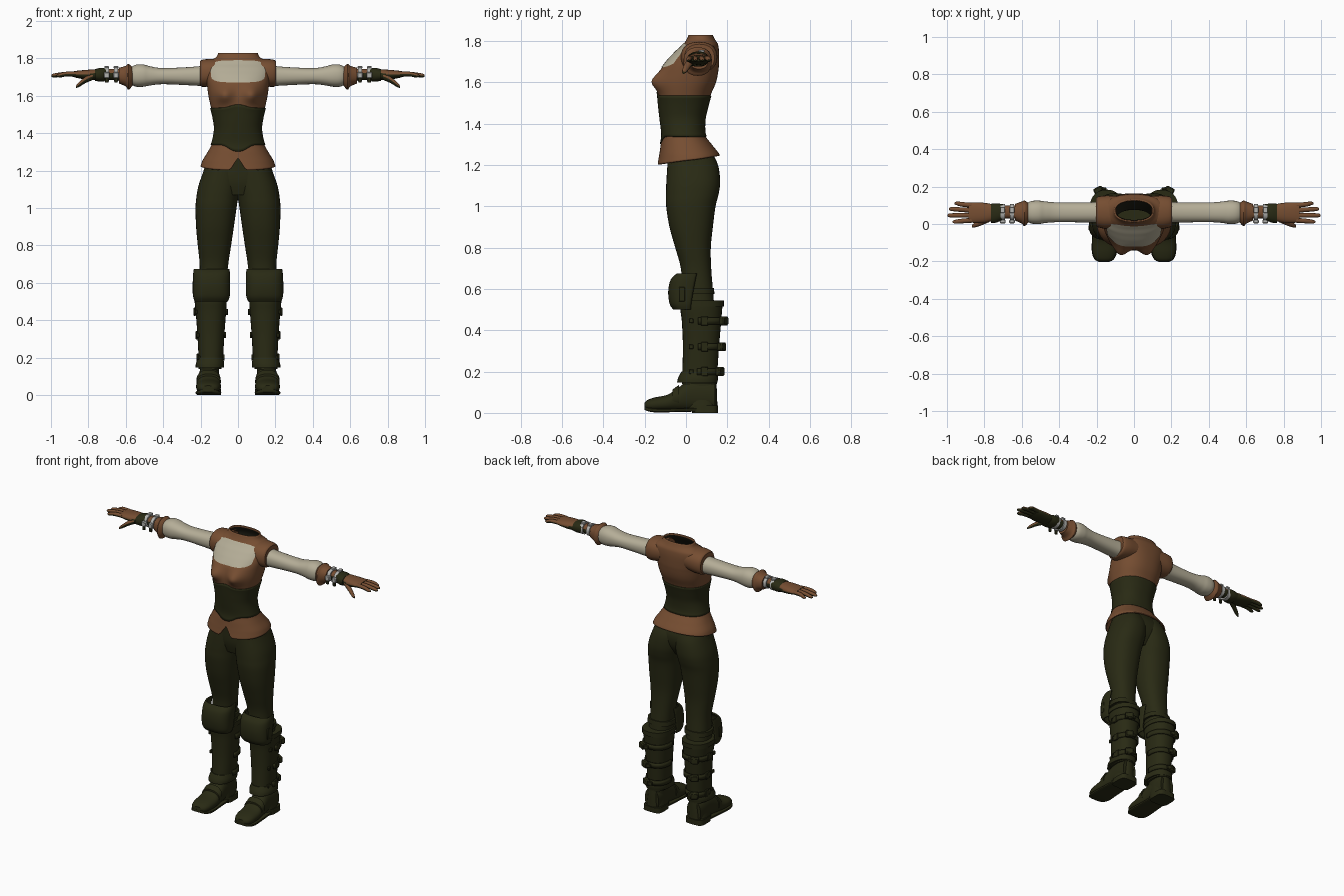
import bpy, bmesh, math
from mathutils import Vector

if "Cube" in bpy.data.objects:
    bpy.data.objects.remove(bpy.data.objects["Cube"])


def material(name, rgb):
    m = bpy.data.materials.new(name)
    m.diffuse_color = (*rgb, 1)
    m.use_nodes = True
    m.node_tree.nodes["Principled BSDF"].inputs["Base Color"].default_value = m.diffuse_color
    return m


GREEN = material("dark olive leather", (0.022, 0.023, 0.007))
BROWN = material("brown leather", (0.18, 0.075, 0.031))
CREAM = material("cream cloth", (0.46, 0.42, 0.31))
SILVER = material("silver buckle", (0.45, 0.45, 0.43))
DARK = material("dark lining", (0.016, 0.015, 0.008))


def finish(name, bm, mats, mirror=False, solid=0.0, rule=None):
    """Turn a bmesh into a smooth object, optionally mirrored, thickened and two-coloured."""
    bm.normal_update()
    if rule:
        for f in bm.faces:
            f.material_index = rule(f)
    me = bpy.data.meshes.new(name)
    bm.to_mesh(me)
    bm.free()
    ob = bpy.data.objects.new(name, me)
    bpy.context.collection.objects.link(ob)
    for m in mats:
        me.materials.append(m)
    bpy.ops.object.select_all(action='DESELECT')
    ob.select_set(True)
    bpy.context.view_layer.objects.active = ob
    bpy.ops.object.shade_smooth_by_angle(angle=math.radians(40))
    if solid:
        ob.modifiers.new("thickness", 'SOLIDIFY').thickness = solid
    if mirror:
        ob.modifiers.new("mirror", 'MIRROR')
    return ob


def grid(name, fn, nu, nv, mats, closed=True, caps=True, **kw):
    """Skin a surface fn(u, v) with u around and v along, both 0..1."""
    bm = bmesh.new()
    cols = nu if closed else nu + 1
    rings = [[bm.verts.new(fn(i / nu, j / nv)) for i in range(cols)] for j in range(nv + 1)]
    for a, b in zip(rings, rings[1:]):
        for i in range(nu):
            k = (i + 1) % cols
            bm.faces.new((a[i], a[k], b[k], b[i]))
    if closed and caps:
        bm.faces.new(rings[0][::-1])
        bm.faces.new(rings[-1])
        bmesh.ops.recalc_face_normals(bm, faces=bm.faces)
    return finish(name, bm, mats, **kw)


def interp(rows, s):
    """Catmull-Rom through the rows at index s."""
    i = min(int(s), len(rows) - 2)
    t = s - i
    p0, p1, p2, p3 = (rows[max(0, min(len(rows) - 1, i + d))] for d in (-1, 0, 1, 2))
    return [0.5 * (2 * b + (c - a) * t + (2 * a - 5 * b + 4 * c - d) * t * t
                   + (3 * b - a - 3 * c + d) * t ** 3) for a, b, c, d in zip(p0, p1, p2, p3)]


def power(x, e):
    return math.copysign(abs(x) ** (2 / e), x)


def loft(name, axis, rows, mats, n=28, sub=5, e=2.3, arc=None, mirror=True, **kw):
    """Loft rows (t, u0, u1, v0, v1) along an axis; arc limits the angle in degrees."""
    a0, a1 = arc or (0, 360)

    def fn(u, v):
        t, u0, u1, v0, v1 = interp(rows, v * (len(rows) - 1))
        a = math.radians(a0 + (a1 - a0) * u)
        p = (u0 + u1) / 2 + (u1 - u0) / 2 * power(math.cos(a), e)
        q = (v0 + v1) / 2 + (v1 - v0) / 2 * power(math.sin(a), e)
        return {'z': (p, q, t), 'x': (t, p, q), 'y': (q, t, p)}[axis]
    return grid(name, fn, n, sub * (len(rows) - 1), mats, closed=arc is None, mirror=mirror, **kw)


def box(name, c, s, mat, rot=0.0):
    bm = bmesh.new()
    bmesh.ops.create_cube(bm, size=1)
    for v in bm.verts:
        x, y, z = (v.co[i] * s[i] for i in range(3))
        v.co = (c[0] + x * math.cos(rot) - y * math.sin(rot),
                c[1] + x * math.sin(rot) + y * math.cos(rot), c[2] + z)
    bmesh.ops.bevel(bm, geom=bm.edges[:], offset=min(s) * 0.2, segments=1, affect='EDGES')
    return finish(name, bm, [mat], mirror=True)


def tube(name, pts, mats, n=12, **kw):
    """Tapered round limb through points (x, y, z, radius) running mostly along x."""
    def fn(u, v):
        x, y, z, r = interp(pts, v * (len(pts) - 1))
        return (x, y + r * math.cos(u * math.tau), z + r * math.sin(u * math.tau))
    return grid(name, fn, n, 4 * (len(pts) - 1), mats, mirror=True, **kw)


# Torso: height, half width, front y, back y
TORSO = [(1.18, .21, -.142, .18), (1.25, .192, -.13, .163), (1.30, .162, -.122, .125),
         (1.345, .138, -.115, .092), (1.42, .124, -.123, .09), (1.48, .131, -.13, .103),
         (1.54, .145, -.135, .12), (1.60, .158, -.135, .145), (1.66, .166, -.122, .157),
         (1.70, .172, -.095, .16), (1.75, .176, -.05, .16), (1.785, .16, -.014, .155),
         (1.803, .12, .0, .143), (1.83, .105, .012, .13)]


def torso(a, z, off=0.0):
    i = 0
    while i < len(TORSO) - 2 and z > TORSO[i + 1][0]:
        i += 1
    s = (z - TORSO[i][0]) / (TORSO[i + 1][0] - TORSO[i][0])
    _, w, f, b = interp(TORSO, i + s)
    x = (w + off) * power(math.cos(a), 2.3)
    y = (f + b) / 2 + ((b - f) / 2 + off) * power(math.sin(a), 2.3)
    if math.sin(a) < 0:  # bust
        y -= .042 * math.exp(-((abs(x) - .075) / .045) ** 2 - ((z - 1.605) / .045) ** 2)
    return (x, y, z)


def patch(name, low, high, mat, off=0.0, half=180, nu=96, nv=16, solid=0.0):
    """Part of the torso skin; low and high give its edges by angle from the front."""
    def fn(u, v):
        d = math.radians(half) * (2 * u - 1)
        return torso(d - math.pi / 2, low(d) + (high(d) - low(d)) * v, off)
    return grid(name, fn, nu, nv, [mat], closed=half == 180, caps=False, solid=solid)


def front(d, width):
    return math.exp(-(d / width) ** 2)


def corset_top(d):
    return 1.535 + .018 * front(d, .3)


def corset_bottom(d):
    return 1.338 - .035 * front(d, .35)


patch("bodice", lambda d: corset_top(d) - .01, lambda d: 1.83, BROWN, nv=36, solid=.008)
patch("corset", corset_bottom, corset_top, GREEN, off=.005, solid=.008)
patch("jacket_skirt",
      lambda d: 1.225 - .022 * math.cos(d) + .065 * max(0, 1 - abs(d) / .16),
      lambda d: corset_bottom(d) + .01, BROWN, solid=.008)
patch("inner_lining", lambda d: 1.30, lambda d: 1.822, DARK, off=-.013, nv=30)
patch("chest_cloth", lambda d: 1.672 + .02 * (d / .9) ** 4, lambda d: 1.79 - .018 * (d / .9) ** 4,
      CREAM, off=.004, half=52, nu=32)

# Shoulders and sleeves
loft("shoulder_cap", 'x', [(.09, -.02, .15, 1.66, 1.797), (.15, -.025, .152, 1.65, 1.797),
     (.19, -.018, .147, 1.648, 1.793), (.204, -.008, .138, 1.655, 1.785)], [BROWN])
loft("sleeve", 'x', [(.16, .005, .122, 1.65, 1.765), (.24, .008, .116, 1.655, 1.755),
     (.40, .01, .115, 1.662, 1.748), (.47, .006, .12, 1.655, 1.758), (.51, .0, .125, 1.648, 1.768),
     (.55, .003, .122, 1.65, 1.765), (.585, .02, .105, 1.67, 1.745)], [CREAM])
loft("sleeve_cuff", 'x', [(.56, .015, .11, 1.66, 1.75), (.585, -.012, .125, 1.632, 1.77),
     (.60, .002, .12, 1.65, 1.76), (.635, .018, .108, 1.665, 1.75)], [BROWN], sub=3)


# Gloves: brown on the back of the hand, olive on the palm
def palm(f):
    return 0 if f.normal.z > .15 else 1


GLOVE = [BROWN, GREEN]
loft("glove_wrist", 'x', [(.60, .025, .10, 1.675, 1.745), (.66, .03, .098, 1.683, 1.744),
     (.73, .03, .1, 1.688, 1.742)], GLOVE, rule=palm)
loft("gauntlet_flare", 'x', [(.70, .022, .106, 1.68, 1.749), (.735, .008, .11, 1.676, 1.749),
     (.765, .005, .108, 1.68, 1.742)], [GREEN])
loft("hand", 'x', [(.73, .025, .1, 1.688, 1.742), (.79, .008, .112, 1.685, 1.74),
     (.85, .006, .116, 1.693, 1.735), (.885, .01, .112, 1.702, 1.73)], GLOVE, rule=palm)
for label, y0, y1, tip in (("index", .02, .012, .97), ("middle", .047, .046, .998),
                           ("ring", .073, .08, .99), ("little", .1, .11, .96)):
    tube(label + "_finger", [(.865, y0, 1.716, .013), (.92, (y0 + y1) / 2, 1.716, .0125),
         (tip - .015, y1, 1.709, .0105), (tip, y1, 1.707, .004)], GLOVE, rule=palm)
tube("thumb", [(.775, .03, 1.705, .02), (.815, .01, 1.685, .017), (.85, -.005, 1.66, .013),
     (.867, -.012, 1.647, .006)], GLOVE, rule=palm)
for x in (.652, .702):
    loft("wrist_band", 'x', [(x - .011, .02, .106, 1.676, 1.751), (x + .011, .02, .106, 1.676, 1.751)],
         [SILVER], sub=1)
    box("wrist_buckle", (x, .014, 1.71), (.03, .02, .032), SILVER)
    box("wrist_strap_end", (x, .012, 1.685), (.018, .012, .03), GREEN)
    box("wrist_top_buckle", (x, .075, 1.752), (.026, .03, .012), SILVER)

# Trousers
loft("trouser_hips", 'z', [(1.07, -.13, .13, -.07, .10), (1.14, -.19, .19, -.088, .14),
     (1.22, -.178, .178, -.09, .145), (1.30, -.15, .15, -.09, .1)], [GREEN], n=40, mirror=False)
loft("trouser_leg", 'z', [(.48, .07, .215, -.015, .14), (.60, .062, .207, -.02, .13),
     (.70, .052, .205, -.025, .122), (.80, .037, .215, -.052, .12), (.90, .022, .224, -.08, .13),
     (1.0, .008, .227, -.096, .143), (1.06, -.002, .222, -.097, .158), (1.12, -.014, .211, -.095, .165),
     (1.20, -.02, .183, -.09, .155), (1.27, -.01, .155, -.085, .12)], [GREEN], n=36)

# Boots
SHAFT = [(.14, .088, .212, -.02, .15), (.20, .08, .211, -.018, .152), (.32, .073, .217, -.015, .16),
         (.44, .064, .226, -.02, .17), (.50, .06, .232, -.027, .175), (.54, .06, .234, -.02, .178)]
loft("boot_shaft", 'z', SHAFT, [GREEN])
loft("boot_top_trim", 'z', [(.515, .055, .238, -.03, .183), (.545, .055, .238, -.03, .183)], [GREEN], sub=1)
loft("boot_ankle_cuff", 'z', [(.148, .076, .226, -.043, .152), (.17, .074, .225, -.038, .155),
     (.20, .08, .213, -.022, .153)], [GREEN], sub=3)
loft("boot_ankle", 'z', [(.02, .095, .215, .0, .152), (.1, .1, .205, -.01, .15), (.17, .1, .2, -.02, .145)],
     [GREEN])
loft("boot_foot", 'y', [(-.2, .022, .05, .128, .19), (-.185, .012, .063, .108, .21),
     (-.15, .008, .075, .095, .222), (-.09, .008, .088, .091, .224), (-.04, .008, .12, .096, .218),
     (.02, .008, .16, .1, .212), (.09, .008, .16, .1, .21), (.14, .008, .15, .105, .205)], [GREEN])
loft("boot_sole", 'y', [(-.202, .016, .032, .13, .19), (-.185, .008, .026, .105, .214),
     (-.14, .002, .022, .09, .226), (-.05, .004, .022, .093, .223), (.05, .006, .024, .097, .216)],
     [GREEN], e=5)
loft("boot_heel", 'z', [(0, .09, .22, .03, .155), (.035, .092, .218, .03, .156)], [GREEN], sub=1, e=4)
loft("instep_strap", 'y', [(-.065, .02, .113, .092, .222), (-.035, .02, .135, .092, .222)],
     [GREEN], sub=2)

# Boot straps, buckles and studs
for z in (.20, .32, .445):
    s = next(i for i in range(len(SHAFT) - 1) if SHAFT[i][0] <= z <= SHAFT[i + 1][0])
    _, x0, x1, y0, y1 = interp(SHAFT, s + (z - SHAFT[s][0]) / (SHAFT[s + 1][0] - SHAFT[s][0]))
    loft("boot_strap", 'z', [(h, x0 - .009, x1 + .009, y0, y1 + .01) for h in (z - .016, z + .016)],
         [GREEN], sub=1, arc=(-10, 190), solid=.008)
    box("boot_buckle", (x1 - .035, y1 + .012, z), (.05, .03, .042), GREEN, rot=-.5)
    box("boot_strap_tip", (x1 - .062, y1 + .02, z - .002), (.035, .012, .024), GREEN, rot=.2)
    box("boot_side_plate", (x1 + .004, .09, z), (.012, .035, .044), GREEN)
    box("boot_stud", (x1 - .003, .025, z), (.014, .022, .022), GREEN)

# Knee guards wrap the front of the leg
loft("knee_guard", 'z', [(.50, .054, .232, -.062, .05), (.53, .044, .24, -.08, .06),
     (.59, .042, .241, -.086, .075), (.645, .042, .24, -.074, .085), (.675, .047, .236, -.045, .085)],
     [GREEN], arc=(-205, 25), e=2.6, solid=.01)
box("knee_guard_buckle", (.236, -.02, .575), (.014, .03, .07), GREEN)
loft("knee_strap", 'z', [(.575, .05, .222, -.02, .138), (.605, .05, .222, -.02, .135)], [GREEN], sub=1)
